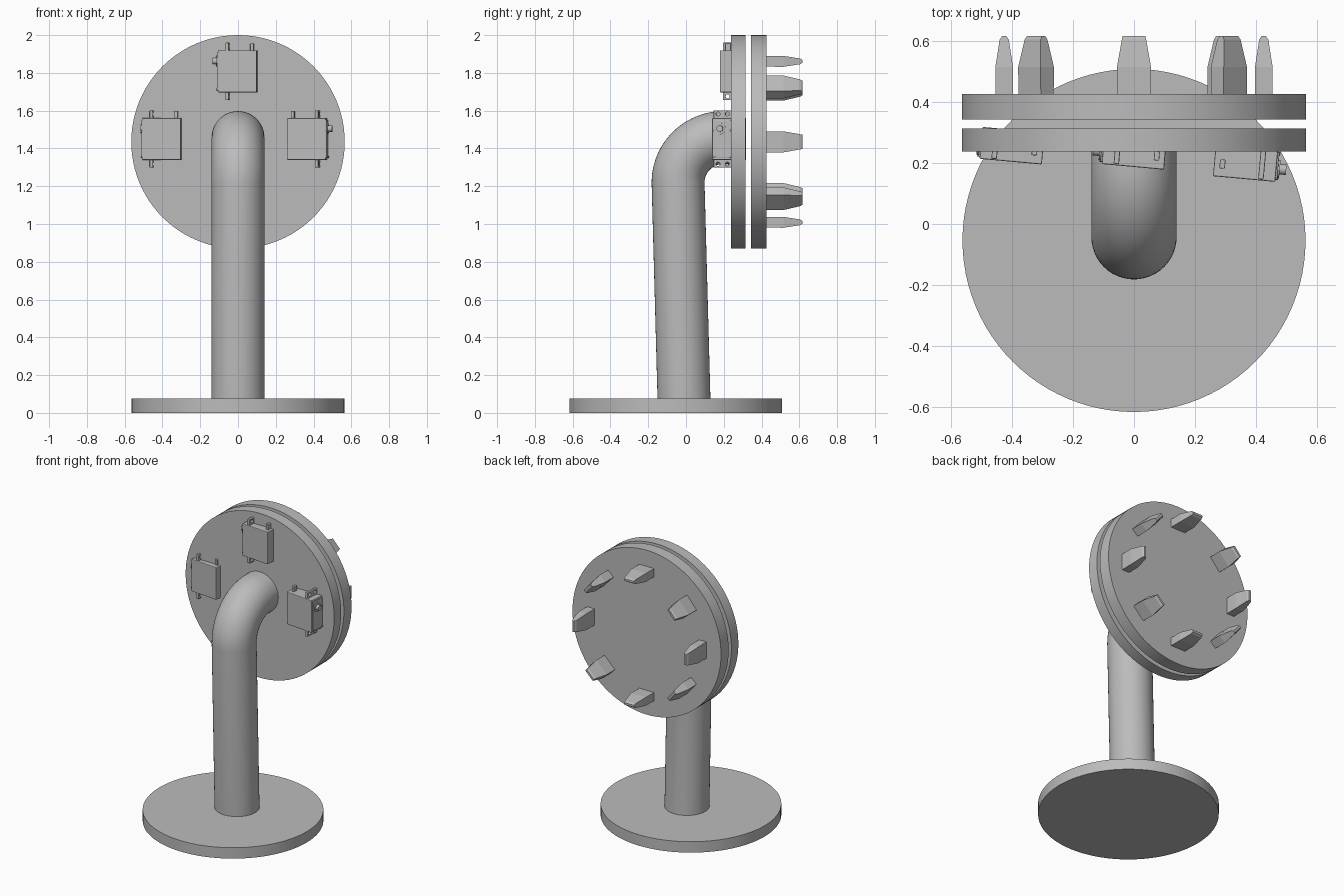
import bpy, bmesh, math
from mathutils import Matrix, Vector

cube = bpy.data.objects.get("Cube")
if cube:
    bpy.data.objects.remove(cube, do_unlink=True)

GREY = (0.5, 0.5, 0.5, 1)
grey = bpy.data.materials.new("plain grey")
grey.use_nodes = True
grey.diffuse_color = GREY
grey.node_tree.nodes["Principled BSDF"].inputs["Base Color"].default_value = GREY


def finish(name, bm, matrix=Matrix(), smooth=False):
    bmesh.ops.recalc_face_normals(bm, faces=bm.faces)
    mesh = bpy.data.meshes.new(name)
    bm.to_mesh(mesh)
    bm.free()
    mesh.materials.append(grey)
    obj = bpy.data.objects.new(name, mesh)
    bpy.context.collection.objects.link(obj)
    obj.matrix_world = matrix
    bpy.context.view_layer.update()
    if smooth:
        activate(obj)
        bpy.ops.object.shade_smooth_by_angle(angle=math.radians(35))
    return obj


def activate(obj):
    bpy.ops.object.select_all(action='DESELECT')
    obj.select_set(True)
    bpy.context.view_layer.objects.active = obj


def add_cylinder(bm, center, axis, radius, length, sides=24):
    turn = Vector((0, 0, 1)).rotation_difference(Vector(axis)).to_matrix().to_4x4()
    bmesh.ops.create_cone(bm, cap_ends=True, segments=sides, radius1=radius, radius2=radius,
                          depth=length, matrix=Matrix.Translation(center) @ turn)


def add_box(bm, center, size, bevel=0):
    made = bmesh.ops.create_cube(bm, size=1, matrix=Matrix.Translation(center) @ Matrix.Diagonal((*size, 1)))
    if bevel:
        edges = {e for v in made["verts"] for e in v.link_edges}
        bmesh.ops.bevel(bm, geom=list(edges), offset=bevel, segments=2, affect='EDGES', profile=0.5)


def disc(name, center, axis, radius, thickness):
    bm = bmesh.new()
    add_cylinder(bm, center, axis, radius, thickness, 96)
    return finish(name, bm, smooth=True)


# Base and the two upright plates
HUB = 1.435
disc("base", (0, -0.054, 0.0375), (0, 0, 1), 0.563, 0.075)
disc("front_plate", (0, 0.276, HUB), (0, 1, 0), 0.565, 0.076)
disc("back_plate", (0, 0.385, HUB), (0, 1, 0), 0.565, 0.083)

# Bent stand pipe, swept along its centre line
path = [(-0.01, 0.05), (-0.042, 1.22)]
for i in range(1, 25):
    a = math.radians(90 * i / 24)
    path.append((0.2 - 0.242 * math.cos(a), 1.22 + 0.238 * math.sin(a)))
path.append((0.27, 1.458))
bm = bmesh.new()
rings = []
for i, (y, z) in enumerate(path):
    y0, z0 = path[max(i - 1, 0)]
    y1, z1 = path[min(i + 1, len(path) - 1)]
    across = Vector((0, z1 - z0, y0 - y1)).normalized()
    ring = []
    for k in range(48):
        a = math.tau * k / 48
        ring.append(bm.verts.new(Vector((0, y, z)) + 0.14 * (across * math.cos(a) + Vector((math.sin(a), 0, 0)))))
    rings.append(ring)
for low, high in zip(rings, rings[1:]):
    for k in range(48):
        n = (k + 1) % 48
        bm.faces.new((low[k], low[n], high[n], high[k]))
bm.faces.new(rings[0])
bm.faces.new(rings[-1])
finish("stand_pipe", bm, smooth=True)

# Ring of tapered pegs on the back plate: sections are (y, width, thickness)
SECTIONS = [(0.42, 0.112, 0.056), (0.515, 0.112, 0.058), (0.605, 0.08, 0.03), (0.617, 0.075, 0.014)]
for i, angle in enumerate((0, 47, 90, 135, 180, 229, 270, 311)):
    bm = bmesh.new()
    loops = [[bm.verts.new((sx * w / 2, y, sz * t / 2)) for sx, sz in ((-1, -1), (1, -1), (1, 1), (-1, 1))]
             for y, w, t in SECTIONS]
    for a, b in zip(loops, loops[1:]):
        for k in range(4):
            n = (k + 1) % 4
            bm.faces.new((a[k], a[n], b[n], b[k]))
    bm.faces.new(loops[0])
    bm.faces.new(loops[-1])
    place = (Matrix.Translation((0, 0, HUB)) @ Matrix.Rotation(math.radians(angle), 4, 'Y')
             @ Matrix.Translation((0, 0, 0.426)))
    finish(f"peg_{i + 1}", bm, place)


# Small motors: case, drilled mounting flange, shaft and cable clip
def motor(label, center, side):
    place = Matrix.Translation(center) @ Matrix.Rotation(math.radians(-5.2), 4, 'Z')
    bm = bmesh.new()
    add_box(bm, (0, 0, 0), (0.205, 0.105, 0.222), 0.004)
    add_box(bm, (side * 0.104, 0, 0), (0.008, 0.09, 0.2), 0.002)
    finish(f"{label}_motor_case", bm, place)

    bm = bmesh.new()
    add_box(bm, (side * 0.055, 0, 0), (0.018, 0.097, 0.304), 0.004)
    flange = finish(f"{label}_motor_flange", bm, place)
    bm = bmesh.new()
    for y in (-0.025, 0.025):
        for z in (-0.133, 0.133):
            add_cylinder(bm, (side * 0.055, y, z), (1, 0, 0), 0.011, 0.1, 12)
    cutter = finish("hole_cutter", bm, place)
    cutter.hide_render = True
    cut = flange.modifiers.new("holes", 'BOOLEAN')
    cut.operation = 'DIFFERENCE'
    cut.object = cutter
    activate(flange)
    bpy.ops.object.modifier_apply(modifier="holes")
    bpy.data.objects.remove(cutter, do_unlink=True)

    bm = bmesh.new()
    for x, radius, length in ((0.108, 0.03, 0.012), (0.12, 0.017, 0.03)):
        add_cylinder(bm, (side * x, -0.01, 0.055), (1, 0, 0), radius, length)
    for z in (0.055, -0.085):
        for y in (-0.04, 0.04):
            add_cylinder(bm, (side * 0.107, y, z - 0.01), (1, 0, 0), 0.006, 0.008, 10)
    finish(f"{label}_motor_shaft", bm, place, smooth=True)

    bm = bmesh.new()
    add_box(bm, (-side * 0.075, -0.01, 0.128), (0.018, 0.03, 0.04), 0.003)
    finish(f"{label}_motor_cable_clip", bm, place)


motor("top", (0.001, 0.24, 1.808), -1)
motor("right", (-0.4, 0.257, 1.45), -1)
motor("left", (0.366, 0.2, 1.45), 1)
